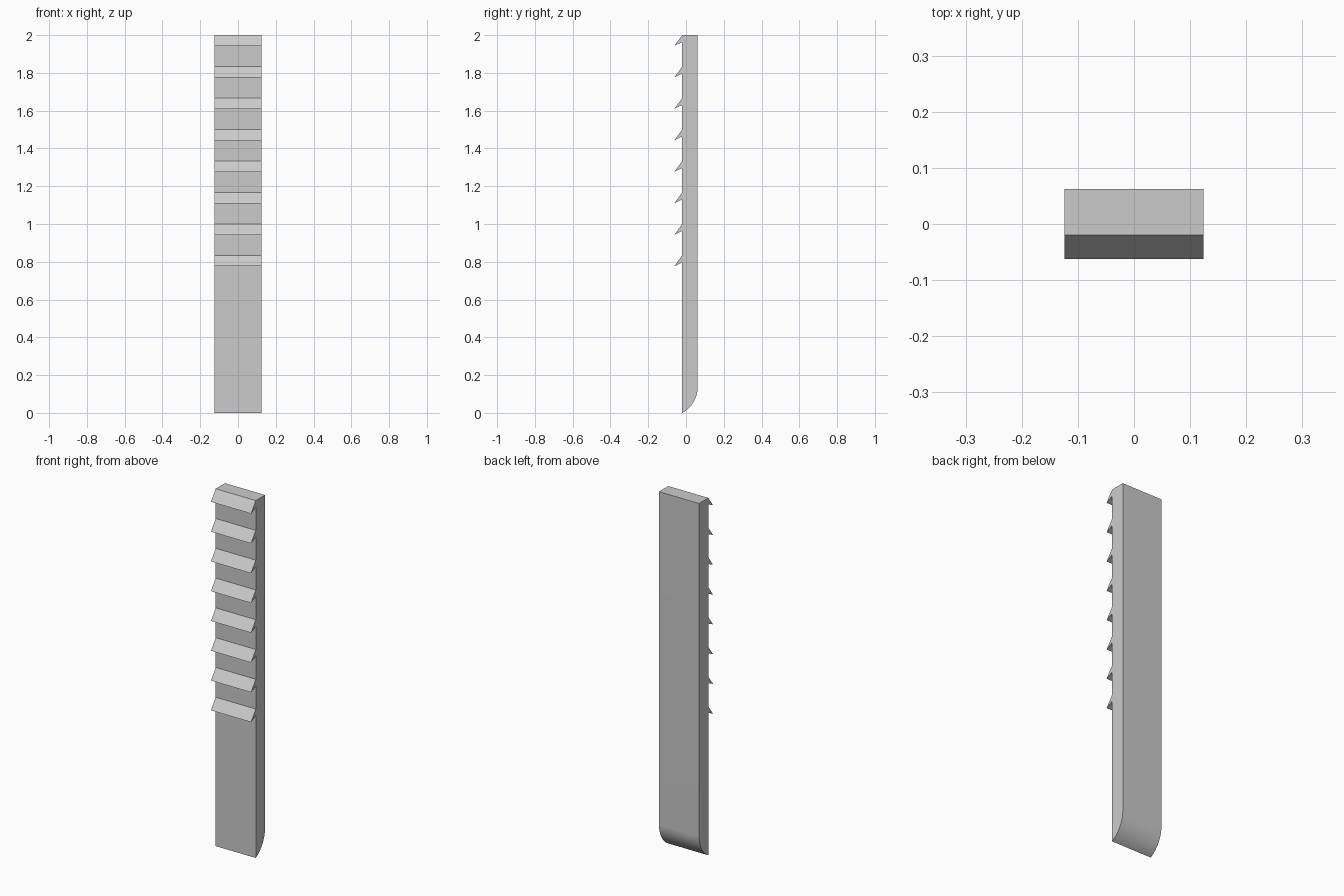
import bpy
import bmesh
from math import asin, cos, sin, sqrt

cube = bpy.data.objects.get("Cube")
if cube:
    bpy.data.objects.remove(cube, do_unlink=True)

HALF_WIDTH = 0.124
FRONT, BACK, TIP = -0.02, 0.062, -0.062
HEIGHT = 2.0
TOOTH_COUNT = 8
PITCH = HEIGHT / 12
TOE_HEIGHT = 0.138
TOE_STEPS = 16

# Plain grey for the whole strip
grey = bpy.data.materials.new("light_grey")
grey.use_nodes = True
grey.diffuse_color = (0.6, 0.6, 0.6, 1)
grey.node_tree.nodes["Principled BSDF"].inputs["Base Color"].default_value = grey.diffuse_color

# Rounded toe: an arc that leaves the back face smoothly and ends at the front edge
depth = BACK - FRONT
radius = (depth ** 2 + TOE_HEIGHT ** 2) / (2 * depth)
sweep = asin(TOE_HEIGHT / radius)
profile = [(BACK, HEIGHT)]
for i in range(TOE_STEPS + 1):
    angle = sweep * i / TOE_STEPS
    profile.append((BACK - radius + radius * cos(angle),
                    TOE_HEIGHT - radius * sin(angle)))

# Barbed teeth up the front, from the lowest to the top edge
for i in reversed(range(TOOTH_COUNT)):
    top = HEIGHT - i * PITCH
    profile += [(FRONT, top - 0.037), (TIP, top - 0.057), (FRONT, top)]

# Extrude the side profile across the width
bm = bmesh.new()
side = bm.faces.new([bm.verts.new((-HALF_WIDTH, y, z)) for y, z in profile])
result = bmesh.ops.extrude_face_region(bm, geom=[side], use_keep_orig=True)
moved = [v for v in result["geom"] if isinstance(v, bmesh.types.BMVert)]
bmesh.ops.translate(bm, verts=moved, vec=(2 * HALF_WIDTH, 0, 0))
bmesh.ops.recalc_face_normals(bm, faces=bm.faces)
mesh = bpy.data.meshes.new("toothed_strip")
bm.to_mesh(mesh)
bm.free()
mesh.materials.append(grey)

strip = bpy.data.objects.new("toothed_strip", mesh)
bpy.context.collection.objects.link(strip)
bpy.ops.object.select_all(action="DESELECT")
strip.select_set(True)
bpy.context.view_layer.objects.active = strip
bpy.ops.object.shade_smooth_by_angle()
